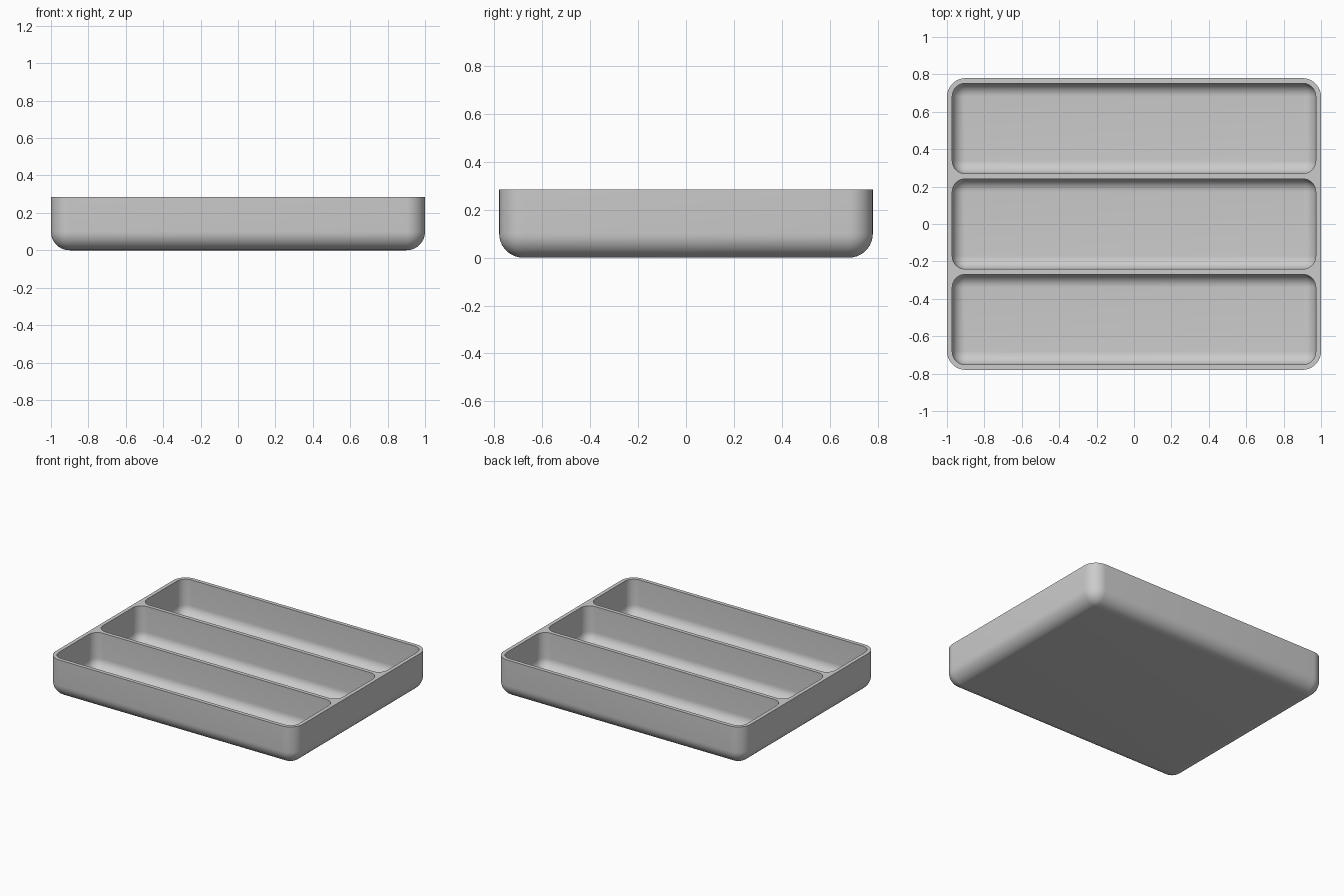
import bpy
import bmesh
from math import sin, cos, pi, radians

cube = bpy.data.objects.get("Cube")
if cube:
    bpy.data.objects.remove(cube, do_unlink=True)

HALF_X, HALF_Y, HEIGHT = 1.0, 0.78, 0.285
WALL, FLOOR = 0.028, 0.028
OUTER_R, INNER_R = 0.1, 0.07
STEPS = 10


def ring(bm, cy, hx, hy, r, z):
    """Rounded rectangle of vertices centred on (0, cy)."""
    verts = []
    for q, (sx, sy) in enumerate([(1, 1), (-1, 1), (-1, -1), (1, -1)]):
        for i in range(STEPS + 1):
            a = (q + i / STEPS) * pi / 2
            verts.append(bm.verts.new((sx * (hx - r) + r * cos(a),
                                       cy + sy * (hy - r) + r * sin(a), z)))
    return verts


def basin(bm, cy, hx, hy, r, bottom):
    """Open box with rounded corners and a rounded foot; returns its top edges."""
    rings = [ring(bm, cy, hx, hy, r, HEIGHT)]
    for i in range(STEPS + 1):
        a = i / STEPS * pi / 2
        inset = r * (1 - cos(a))
        rings.append(ring(bm, cy, hx - inset, hy - inset,
                          max(r - inset, 0), bottom + r * (1 - sin(a))))
    n = len(rings[0])
    for upper, lower in zip(rings, rings[1:]):
        for i in range(n):
            j = (i + 1) % n
            bm.faces.new((upper[i], upper[j], lower[j], lower[i]))
    bm.faces.new(rings[-1])
    top = rings[0]
    return [bm.edges.get((top[i], top[(i + 1) % n])) for i in range(n)]


bm = bmesh.new()

# Outer shell
rim = basin(bm, 0, HALF_X, HALF_Y, OUTER_R, 0)

# Three equal compartments
pocket_half = (2 * HALF_Y - 4 * WALL) / 6
for k in (-1, 0, 1):
    rim += basin(bm, k * (2 * pocket_half + WALL), HALF_X - WALL,
                 pocket_half, INNER_R, FLOOR)

# Flat rim and dividers' tops
bmesh.ops.triangle_fill(bm, edges=rim, use_beauty=True, normal=(0, 0, 1))
bmesh.ops.remove_doubles(bm, verts=bm.verts, dist=0.0002)
bmesh.ops.recalc_face_normals(bm, faces=bm.faces)

mesh = bpy.data.meshes.new("divided_tray")
bm.to_mesh(mesh)
bm.free()
tray = bpy.data.objects.new("divided_tray", mesh)
bpy.context.collection.objects.link(tray)

# Grey plastic
grey = bpy.data.materials.new("plain grey")
grey.use_nodes = True
colour = (0.6, 0.6, 0.6, 1)
grey.diffuse_color = colour
grey.node_tree.nodes["Principled BSDF"].inputs["Base Color"].default_value = colour
mesh.materials.append(grey)

bpy.ops.object.select_all(action='DESELECT')
tray.select_set(True)
bpy.context.view_layer.objects.active = tray
bpy.ops.object.shade_smooth_by_angle(angle=radians(35))
